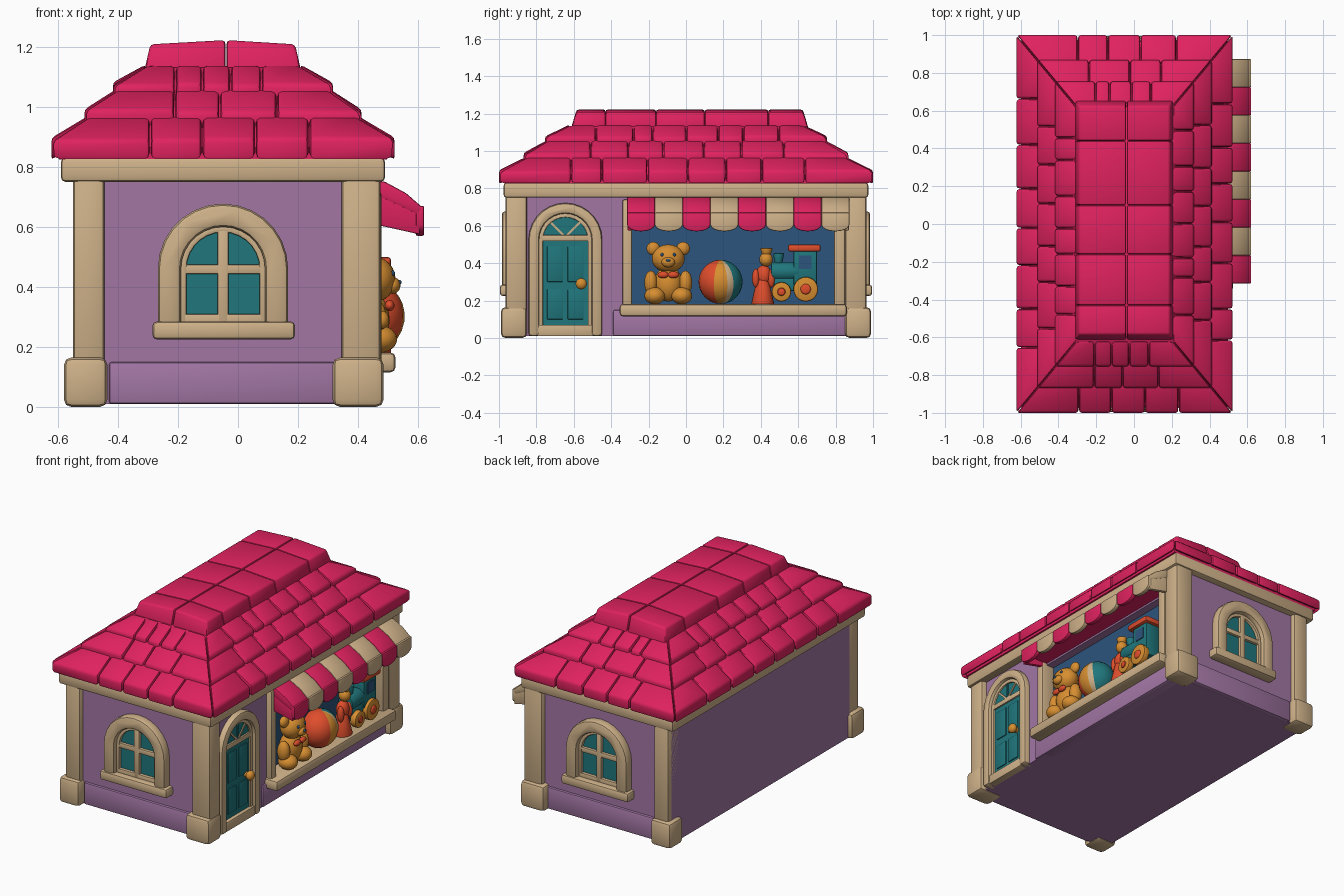
import bpy, bmesh, math, random
from mathutils import Matrix, Vector

random.seed(4)
cube = bpy.data.objects.get("Cube")
if cube:
    bpy.data.objects.remove(cube)


def material(name, *rgb):
    m = bpy.data.materials.new(name)
    m.use_nodes = True
    m.diffuse_color = (*rgb, 1)
    m.node_tree.nodes["Principled BSDF"].inputs["Base Color"].default_value = (*rgb, 1)
    return m


PINK = material("pink", 0.74, 0.016, 0.115)
CREAM = material("cream", 0.62, 0.44, 0.25)
PURPLE = material("purple", 0.36, 0.18, 0.37)
TEAL = material("teal", 0.014, 0.18, 0.2)
BLUE = material("blue", 0.025, 0.09, 0.2)
ORANGE = material("orange", 0.68, 0.27, 0.03)
RED = material("red", 0.74, 0.075, 0.025)


# ---------- helpers ----------
def finish(name, bm, mats, bevel=0.0):
    bmesh.ops.recalc_face_normals(bm, faces=bm.faces)
    if bevel:
        edges = [e for e in bm.edges if e.calc_face_angle(0) > 0.6]
        bmesh.ops.bevel(bm, geom=edges, offset=bevel, segments=2, profile=0.5,
                        affect='EDGES', clamp_overlap=True)
    mesh = bpy.data.meshes.new(name)
    bm.to_mesh(mesh)
    bm.free()
    for m in mats:
        mesh.materials.append(m)
    ob = bpy.data.objects.new(name, mesh)
    bpy.context.collection.objects.link(ob)
    bpy.ops.object.select_all(action='DESELECT')
    ob.select_set(True)
    bpy.context.view_layer.objects.active = ob
    bpy.ops.object.shade_smooth_by_angle(angle=math.radians(40))
    return ob


def side(u, v, d):      # outline in y-z, depth along x
    return (d, u, v)


def end(u, v, d):       # outline in x-z, depth along y
    return (u, d, v)


def prism(name, mat, outline, place, d0, d1, bevel=0.0):
    bm = bmesh.new()
    a, b = [[bm.verts.new(place(u, v, d)) for u, v in outline] for d in (d0, d1)]
    bm.faces.new(a)
    bm.faces.new(b)
    n = len(outline)
    for i in range(n):
        j = (i + 1) % n
        bm.faces.new((a[i], a[j], b[j], b[i]))
    return finish(name, bm, [mat], bevel)


def rect(u0, u1, v0, v1):
    return [(u0, v0), (u1, v0), (u1, v1), (u0, v1)]


def box(name, mat, x, y, z, bevel=0.0):
    return prism(name, mat, rect(*y, *z), side, *x, bevel)


def arch(r, spring, bottom, c=0.0, n=14):
    arc = [(c + r * math.cos(math.pi * i / n), spring + r * math.sin(math.pi * i / n))
           for i in range(n + 1)]
    return [(c + r, bottom)] + arc + [(c - r, bottom)]


def arch_frame(r_out, r_in, spring, bottom, c=0.0):
    return arch(r_out, spring, bottom, c) + arch(r_in, spring, bottom, c)[::-1]


def ball(name, mat, pos, size):
    bm = bmesh.new()
    bmesh.ops.create_uvsphere(bm, u_segments=20, v_segments=12, radius=1,
                              matrix=Matrix.Translation(pos) @ Matrix.Diagonal((*size, 1)))
    return finish(name, bm, [mat])


def cone(name, mat, pos, r1, r2, depth, axis='Z'):
    bm = bmesh.new()
    turn = Matrix.Rotation(math.pi / 2, 4, axis) if axis != 'Z' else Matrix()
    bmesh.ops.create_cone(bm, cap_ends=True, segments=20, radius1=r1, radius2=r2,
                          depth=depth, matrix=Matrix.Translation(pos) @ turn)
    return finish(name, bm, [mat], 0.008)


def hexa(bm, low, high):
    a, b = [[bm.verts.new(p) for p in ring] for ring in (low, high)]
    bm.faces.new(a)
    bm.faces.new(b)
    for i in range(4):
        j = (i + 1) % 4
        bm.faces.new((a[i], a[j], b[j], b[i]))


# ---------- walls, columns and beam ----------
CX = -0.05
box("wall_core", PURPLE, (-0.55, 0.38), (-0.93, 0.93), (0.01, 0.8))
box("door_wall", PURPLE, (0.37, 0.44), (-0.93, -0.3), (0.01, 0.8))
box("wall_under_display", PURPLE, (0.37, 0.45), (-0.39, 0.88), (0.01, 0.15), 0.01)
box("wall_above_display", PURPLE, (0.37, 0.44), (-0.32, 0.93), (0.62, 0.8))
box("wall_beside_display", PURPLE, (0.37, 0.44), (0.82, 0.93), (0.01, 0.8))
box("display_back", BLUE, (0.38, 0.388), (-0.3, 0.82), (0.14, 0.63))
box("top_beam", CREAM, (-0.59, 0.49), (-0.975, 0.975), (0.75, 0.83), 0.015)
for s, tag in ((-1, "front"), (1, "back")):
    for x0, x1, t in ((-0.55, -0.445, "right"), (0.345, 0.475, "left")):
        y = sorted((s * 0.85, s * 0.965))
        box(f"{tag}_{t}_column", CREAM, (x0, x1), y, (0.1, 0.78), 0.018)
        y = sorted((s * 0.85, s * 0.99))
        box(f"{tag}_{t}_column_base", CREAM, (x0 - 0.03, x1 + 0.01), y, (0, 0.165), 0.025)
    box(f"{tag}_skirting", PURPLE, (-0.43, 0.33), sorted((s * 0.9, s * 0.945)), (0.01, 0.15), 0.01)

    # ---------- arched end windows ----------
    def face(u, v, d):
        return (CX + u, s * d, v)

    prism(f"{tag}_window_surround", CREAM, arch_frame(0.217, 0.14, 0.46, 0.26), face, 0.91, 0.985, 0.018)
    prism(f"{tag}_window_frame", CREAM, arch_frame(0.145, 0.122, 0.46, 0.27), face, 0.92, 0.955, 0.005)
    prism(f"{tag}_window_glass", TEAL, arch(0.13, 0.46, 0.27), face, 0.925, 0.936)
    prism(f"{tag}_window_upright", CREAM, rect(-0.018, 0.018, 0.27, 0.59), face, 0.92, 0.955, 0.005)
    prism(f"{tag}_window_crossbar", CREAM, rect(-0.13, 0.13, 0.443, 0.475), face, 0.92, 0.953, 0.005)
    prism(f"{tag}_window_bottom_rail", CREAM, rect(-0.14, 0.14, 0.27, 0.31), face, 0.92, 0.955, 0.005)
    prism(f"{tag}_window_sill", CREAM, rect(-0.235, 0.24, 0.225, 0.285), face, 0.91, 0.995, 0.015)

# ---------- door ----------
DY = -0.645
prism("door_surround", CREAM, arch_frame(0.197, 0.14, 0.525, 0.01, DY), side, 0.4, 0.478, 0.016)
prism("door_frame", CREAM, arch_frame(0.145, 0.12, 0.525, 0.01, DY), side, 0.42, 0.456, 0.004)
prism("door_leaf", TEAL, arch(0.125, 0.525, 0.04, DY), side, 0.43, 0.446)
box("door_threshold", CREAM, (0.42, 0.47), (DY - 0.15, DY + 0.15), (0.01, 0.07), 0.006)
box("door_transom", CREAM, (0.42, 0.456), (DY - 0.125, DY + 0.125), (0.518, 0.55), 0.004)
for c in (-0.055, 0.055):
    for z in ((0.1, 0.26), (0.3, 0.49)):
        box("door_panel", TEAL, (0.44, 0.452), (DY + c - 0.043, DY + c + 0.043), z, 0.004)
for a in (45, 90, 135):
    d = Vector((math.cos(math.radians(a)), math.sin(math.radians(a))))
    n = Vector((-d.y, d.x)) * 0.006
    o = Vector((DY, 0.54))
    bar = [tuple(p) for p in (o - n, o + n, o + d * 0.11 + n, o + d * 0.11 - n)]
    prism("fanlight_bar", TEAL if a == 90 else CREAM, bar, side, 0.44, 0.452)
cone("door_knob_stem", ORANGE, (0.455, -0.56, 0.29), 0.018, 0.018, 0.04, 'Y')
ball("door_knob", ORANGE, (0.48, -0.56, 0.29), (0.024, 0.03, 0.03))

# ---------- display window ----------
for y, t in (((-0.34, -0.288), "right"), ((0.79, 0.85), "left")):
    box(f"display_{t}_post", CREAM, (0.37, 0.475), y, (0.13, 0.74), 0.01)
box("display_sill", CREAM, (0.37, 0.525), (-0.355, 0.86), (0.115, 0.182), 0.018)

# ---------- striped awning ----------
W = 0.1485
for i in range(8):
    y0 = -0.315 + i * W
    mat = CREAM if i % 2 else PINK
    slab = [(0.43, 0.755), (0.49, 0.75), (0.56, 0.712), (0.62, 0.66), (0.6, 0.64), (0.43, 0.72)]
    prism("awning_stripe", mat, slab, end, y0, y0 + W, 0.006)
    mid = y0 + W / 2
    flap = [(mid + W / 2 * math.cos(t), 0.605 - 0.035 * math.sin(t))
            for t in [math.pi * k / 8 for k in range(9)]]
    prism("awning_flap", mat, [(y0, 0.67), (y0 + W, 0.67)] + flap, side, 0.592, 0.62, 0.006)
box("awning_lining", PINK, (0.43, 0.6), (-0.31, 0.868), (0.632, 0.64))
cheek = [(0.44, 0.74), (0.49, 0.74), (0.605, 0.655), (0.605, 0.575), (0.47, 0.605), (0.44, 0.605)]
prism("awning_right_cheek", PINK, cheek, end, -0.313, -0.29, 0.004)
prism("awning_left_cheek", CREAM, cheek, end, 0.848, 0.871, 0.004)

# ---------- tiled hip roof ----------
HX, HY, KY = 0.572, 1.0, 1.2
rows = [(0, 0.872), (0.11, 0.965), (0.205, 1.055), (0.30, 1.135)]


def ring(d, z):
    x, y = HX - d, HY - KY * d
    return [(CX - x, -y, z), (CX + x, -y, z), (CX + x, y, z), (CX - x, y, z)]


bm = bmesh.new()
hexa(bm, ring(0.025, 0.825), ring(0.025, 0.865))
hexa(bm, ring(0.025, 0.86), ring(0.31, 1.13))
finish("roof_core", bm, [PINK])

bm = bmesh.new()
for r in range(3):
    (d0, z0), (d1, z1) = rows[r], rows[r + 1]
    d1 += 0.015
    for s in (-1, 1):
        for long in (True, False):
            def spot(a, d, z):
                return (CX + s * (HX - d), a, z) if long else (CX + a, s * (HY - KY * d), z)

            h0, h1 = [(HY - KY * d) if long else (HX - d) for d in (d0, d1)]
            n = (8 if long else 5) - r % 2
            cuts = [h1 * (2 * k / n - 1) + random.uniform(-0.03, 0.03) for k in range(1, n)]
            g = 0.002
            low = [-h0] + cuts + [h0]
            top = [-h1] + cuts + [h1]
            for k in range(n):
                lift = random.uniform(0.016, 0.026)
                base = 0.822 if r == 0 else z0 - 0.045
                a, b, c, d = low[k] + g, low[k + 1] - g, top[k + 1] - g, top[k] + g
                hexa(bm, [spot(a, d0, base), spot(b, d0, base),
                          spot(c, d1, z1 - 0.05), spot(d, d1, z1 - 0.05)],
                     [spot(a, d0, z0 + lift), spot(b, d0, z0 + lift),
                      spot(c, d1, z1 + 0.006), spot(d, d1, z1 + 0.006)])
finish("roof_tiles", bm, [PINK], 0.014)

# flat ridge of paired slabs
bm = bmesh.new()
ys = [-0.615, -0.43, -0.16, 0.1, 0.44, 0.655]
for y0, y1 in zip(ys, ys[1:]):
    i0, i1 = (0.03 if y0 == ys[0] else 0), (0.03 if y1 == ys[-1] else 0)
    for xo, xi, s in ((-0.312, -0.042, 1), (0.21, -0.038, -1)):
        t = xo + s * 0.02
        hexa(bm, [(xo, y0, 1.12), (xi, y0, 1.12), (xi, y1, 1.12), (xo, y1, 1.12)],
             [(t, y0 + i0, 1.208), (xi, y0 + i0, 1.222), (xi, y1 - i1, 1.222), (t, y1 - i1, 1.208)])
finish("roof_ridge", bm, [PINK], 0.012)

# ---------- toy bear ----------
BY = -0.095
ball("bear_body", ORANGE, (0.44, BY, 0.29), (0.065, 0.075, 0.095))
ball("bear_head", ORANGE, (0.455, BY, 0.425), (0.07, 0.088, 0.075))
ball("bear_muzzle", ORANGE, (0.515, BY, 0.405), (0.026, 0.036, 0.028))
ball("bear_nose", BLUE, (0.537, BY, 0.415), (0.008, 0.012, 0.008))
for s in (-1, 1):
    ball("bear_ear", ORANGE, (0.45, BY + s * 0.08, 0.478), (0.025, 0.036, 0.036))
    ball("bear_eye", BLUE, (0.515, BY + s * 0.032, 0.445), (0.008, 0.009, 0.009))
    ball("bear_arm", ORANGE, (0.455, BY + s * 0.093, 0.295), (0.04, 0.035, 0.065))
    ball("bear_leg", ORANGE, (0.47, BY + s * 0.072, 0.226), (0.06, 0.056, 0.046))
    ball("bear_bow", RED, (0.505, BY + s * 0.027, 0.338), (0.016, 0.03, 0.018))

# ---------- beach ball ----------
b = ball("beach_ball", RED, (0, 0, 0), (0.11, 0.118, 0.118))
for m in (ORANGE, CREAM, TEAL):
    b.data.materials.append(m)
for p in b.data.polygons:
    a = math.degrees(math.atan2(p.center.y, p.center.x)) % 360
    p.material_index = 1 if a > 342 or a < 18 else 2 if a < 36 else 3 if a < 126 else 0
b.matrix_world = Matrix.Translation((0.445, 0.185, 0.3)) @ Matrix.Rotation(0.15, 4, 'Y')

# ---------- toy doll ----------
cone("doll_skirt", RED, (0.45, 0.41, 0.25), 0.062, 0.03, 0.14)
ball("doll_body", RED, (0.45, 0.415, 0.335), (0.038, 0.042, 0.055))
ball("doll_head", ORANGE, (0.455, 0.428, 0.42), (0.036, 0.036, 0.038))
cone("doll_crown", ORANGE, (0.455, 0.43, 0.462), 0.022, 0.034, 0.04)
for s in (-1, 1):
    ball("doll_arm", RED, (0.465, 0.415 + s * 0.042, 0.32), (0.022, 0.02, 0.05))

# ---------- toy train ----------
box("train_chassis", TEAL, (0.39, 0.48), (0.47, 0.7), (0.25, 0.32), 0.01)
cone("train_boiler", TEAL, (0.44, 0.53, 0.355), 0.052, 0.052, 0.15, 'X')
cone("train_chimney", TEAL, (0.44, 0.495, 0.42), 0.018, 0.03, 0.07)
box("train_cab", TEAL, (0.39, 0.49), (0.575, 0.7), (0.28, 0.47), 0.01)
box("train_cab_window", BLUE, (0.488, 0.495), (0.605, 0.672), (0.37, 0.44))
box("train_roof", RED, (0.385, 0.51), (0.545, 0.72), (0.462, 0.5), 0.012)
for y, r in ((0.51, 0.052), (0.64, 0.066)):
    cone("train_wheel", ORANGE, (0.49, y, 0.195 + r), r, r, 0.04, 'Y')
    cone("train_hub", RED, (0.508, y, 0.195 + r), r * 0.45, r * 0.4, 0.02, 'Y')
